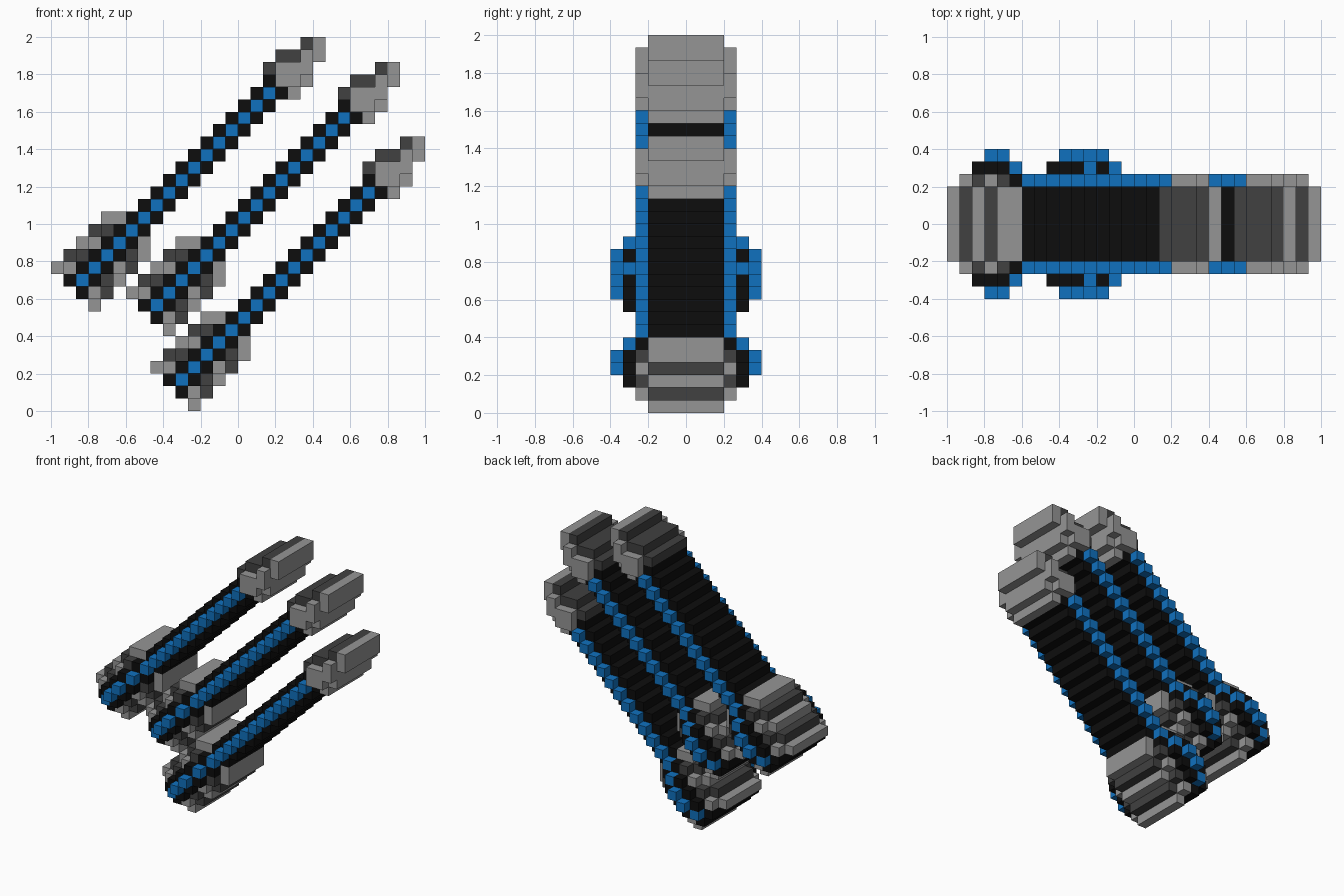
import bpy
import bmesh

if "Cube" in bpy.data.objects:
    bpy.data.objects.remove(bpy.data.objects["Cube"], do_unlink=True)

U = 1 / 15  # edge of one block


def material(name, r, g, b):
    m = bpy.data.materials.new(name)
    m.use_nodes = True
    m.diffuse_color = (r, g, b, 1)
    m.node_tree.nodes["Principled BSDF"].inputs["Base Color"].default_value = (r, g, b, 1)
    return m


MATS = {
    "light": material("light grey", 0.30, 0.30, 0.30),
    "dark": material("dark grey", 0.052, 0.052, 0.052),
    "blue": material("blue", 0.005, 0.165, 0.52),
    "black": material("black", 0.004, 0.004, 0.004),
}
SLOTS = list(MATS)

# Every column runs across y: (column, row) -> (half width in blocks, colour)
shaft, stripe, tail, nose = {}, {}, {}, {}


def mirrored(part, i, j, half, colour, other=None):
    """Put a column above the diagonal and its mirror below it."""
    part[i, j] = (half, colour)
    part[j, i] = (half, other or colour)


# Blue stripe along the diagonal, bulging near the tail
for k in range(2, 18):
    stripe[k, k] = ({2: 5, 3: 6, 4: 6, 5: 5}.get(k, 4), "blue")

# Black shaft on both sides of the stripe
for k in range(1, 18):
    mirrored(shaft, k, k + 1, {1: 4, 2: 5, 3: 5, 4: 5, 5: 4}.get(k, 3), "black")

# Stepped tail collar: wide inner ring and narrow outer ring, alternating greys
for k in range(4):
    shade = ("light", "dark")[k % 2]
    mirrored(tail, k, k + 3, 3, shade)
    mirrored(tail, k + 1, k + 3, 4, shade)
for k in (4, 5):
    mirrored(tail, k, 7, 3, "light")

# Nose: light core, dark upper plates, light lower plates
for i, j in ((18, 18), (18, 19), (19, 19), (20, 20)):
    mirrored(nose, i, j, 4, "light")
nose[20, 19] = (4, "light")
nose[19, 20] = (3, "dark")
for i, j in ((17, 19), (18, 20), (20, 21)):
    mirrored(nose, i, j, 3, "dark", "light")
nose[21, 21] = (3, "light")

PARTS = {"shaft": shaft, "side_stripe": stripe, "tail_collar": tail, "nose_cap": nose}
WIDTH = {c: v[0] for part in PARTS.values() for c, v in part.items()}


def build(name, part, dx, dz):
    bm = bmesh.new()

    def quad(points, colour):
        face = bm.faces.new([bm.verts.new((-1 + (x + dx) * U, y * U, (z + dz) * U))
                             for x, y, z in points])
        face.material_index = SLOTS.index(colour)

    for (i, j), (h, colour) in part.items():
        ring = [(i, j), (i + 1, j), (i + 1, j + 1), (i, j + 1)]
        quad([(x, -h, z) for x, z in ring], colour)
        quad([(x, h, z) for x, z in reversed(ring)], colour)
        # Long sides, left out where a neighbour hides them
        for n, (a, b) in enumerate(((0, -1), (1, 0), (0, 1), (-1, 0))):
            if WIDTH.get((i + a, j + b), 0) < h:
                (x0, z0), (x1, z1) = ring[n], ring[(n + 1) % 4]
                quad([(x0, -h, z0), (x0, h, z0), (x1, h, z1), (x1, -h, z1)], colour)
    bmesh.ops.remove_doubles(bm, verts=bm.verts, dist=U / 100)
    mesh = bpy.data.meshes.new(name)
    for m in MATS.values():
        mesh.materials.append(m)
    bm.to_mesh(mesh)
    bm.free()
    bpy.context.collection.objects.link(bpy.data.objects.new(name, mesh))


# Three equal rods, each shifted by whole blocks
for rod, dx, dz in (("upper", 0, 8), ("middle", 6, 6), ("lower", 8, 0)):
    for name, part in PARTS.items():
        build(f"{rod}_{name}", part, dx, dz)
